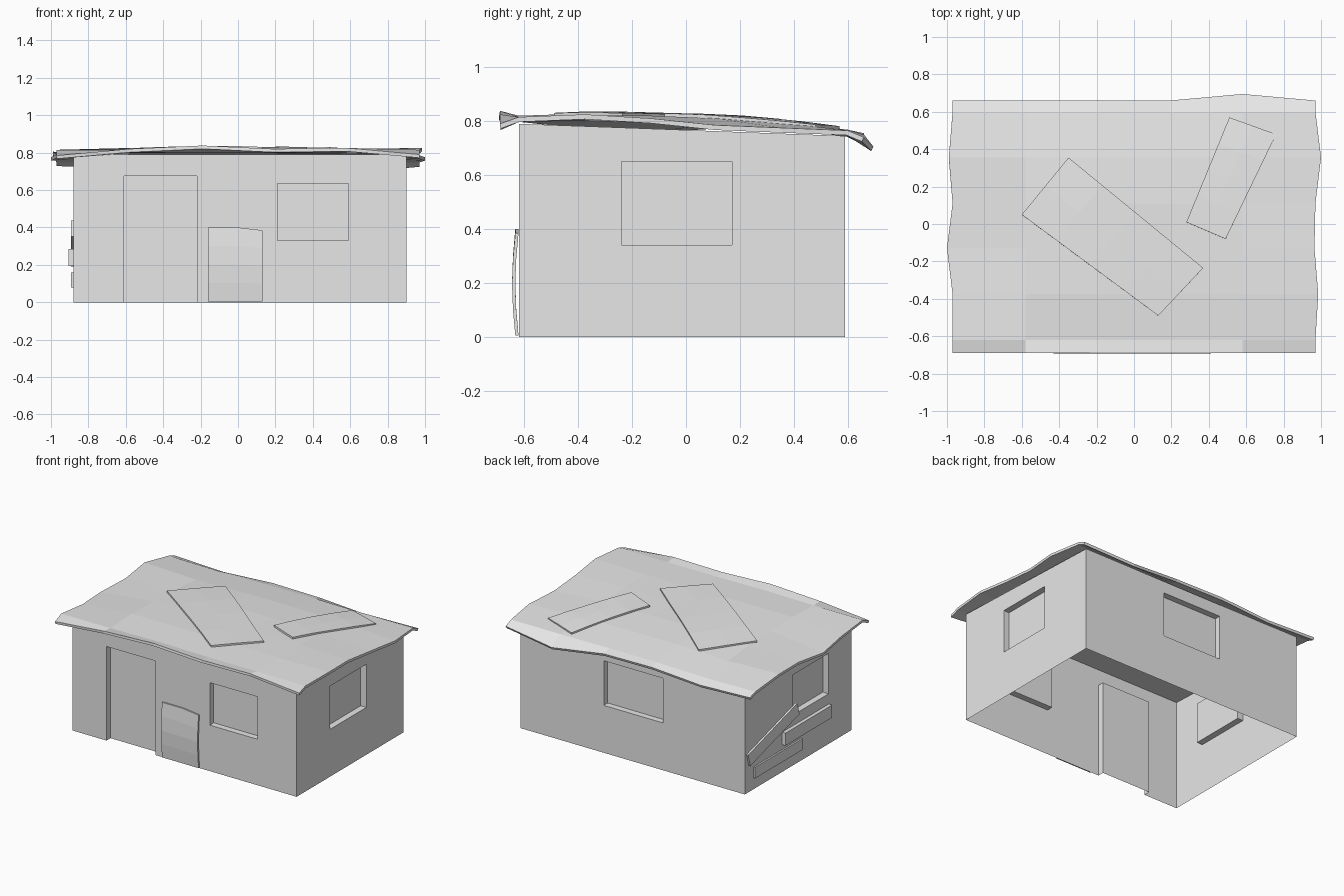
import bpy, bmesh, math
from mathutils import Vector, Matrix

cube = bpy.data.objects.get("Cube")
if cube:
    bpy.data.objects.remove(cube)

grey = bpy.data.materials.new("plain_grey")
grey.use_nodes = True
grey.diffuse_color = (0.8, 0.8, 0.8, 1)
grey.node_tree.nodes["Principled BSDF"].inputs["Base Color"].default_value = (0.8, 0.8, 0.8, 1)


def finish(name, bm):
    mesh = bpy.data.meshes.new(name)
    bm.to_mesh(mesh)
    bm.free()
    mesh.materials.append(grey)
    obj = bpy.data.objects.new(name, mesh)
    bpy.context.collection.objects.link(obj)
    return obj


def add_face(bm, points, toward):
    """Add a face whose normal points along the given direction."""
    face = bm.faces.new([bm.verts.new(p) for p in points])
    face.normal_update()
    if face.normal.dot(toward) < 0:
        face.normal_flip()


def sheet(name, rows, thickness):
    """Bent sheet from rows of points, thickened away from its normal."""
    bm = bmesh.new()
    grid = [[bm.verts.new(p) for p in row] for row in rows]
    for low, high in zip(grid, grid[1:]):
        for c in range(len(low) - 1):
            bm.faces.new((low[c], low[c + 1], high[c + 1], high[c]))
    obj = finish(name, bm)
    solid = obj.modifiers.new("thickness", "SOLIDIFY")
    solid.thickness = thickness
    solid.offset = -1
    return obj


# House shell: thin walls, open underneath, openings recessed inward
LEFT, RIGHT, FRONT, BACK = 0.90, -0.88, -0.62, 0.59
RECESS = 0.045


def wall_top(y):
    return 0.79 - 0.045 * (y - FRONT) / (BACK - FRONT)


def wall(name, place, outward, start, end, opening):
    """place(u, z) gives a point on the wall; opening is (u0, u1, z0, z1)."""
    bm = bmesh.new()
    out = Vector(outward)
    a, b, low, high = opening
    us = [start, a, b, end]
    for i in range(3):
        for j in range(3):
            if i == 1 and j == 1 or j == 0 and low == 0:
                continue
            quad = []
            for u, k in ((us[i], j), (us[i + 1], j), (us[i + 1], j + 1), (us[i], j + 1)):
                top = wall_top(place(u, 0).y)
                quad.append(place(u, (0, low, high, top)[k]))
            add_face(bm, quad, out)
    rim = [place(a, low), place(b, low), place(b, high), place(a, high)]
    inner = [p - out * RECESS for p in rim]
    centre = sum(rim, Vector()) / 4
    add_face(bm, inner, out)
    for k in range(4):
        n = (k + 1) % 4
        if k == 0 and low == 0:
            continue
        add_face(bm, [rim[k], rim[n], inner[n], inner[k]], centre - (rim[k] + rim[n]) / 2)
    bmesh.ops.remove_doubles(bm, verts=bm.verts, dist=0.0001)
    return finish(name, bm)


def along_x(y):
    return lambda u, z: Vector((u, y, z))


def along_y(x):
    return lambda u, z: Vector((x, u, z))


wall("front_wall_door", along_x(FRONT), (0, -1, 0), RIGHT, 0, (-0.61, -0.22, 0, 0.675))
wall("front_wall_window", along_x(FRONT), (0, -1, 0), 0, LEFT, (0.21, 0.59, 0.33, 0.635))
wall("back_wall", along_x(BACK), (0, 1, 0), RIGHT, LEFT, (-0.23, 0.24, 0.34, 0.66))
wall("left_wall", along_y(LEFT), (1, 0, 0), FRONT, BACK, (-0.24, 0.17, 0.34, 0.65))
wall("right_wall", along_y(RIGHT), (-1, 0, 0), FRONT, BACK, (-0.36, 0.05, 0.36, 0.65))

bm = bmesh.new()
add_face(bm, [(x, y, wall_top(y)) for x, y in
              ((RIGHT, FRONT), (LEFT, FRONT), (LEFT, BACK), (RIGHT, BACK))], Vector((0, 0, 1)))
finish("ceiling", bm)

# Warped roof sheet: one row of heights per depth, drooping at the eaves
XS = [-0.97, -0.58, -0.19, 0.19, 0.58, 0.97]
YS = [-0.69, -0.62, -0.375, -0.13, 0.11, 0.355, 0.6, 0.66]
HEIGHTS = [
    [0.785, 0.82, 0.838, 0.82, 0.825, 0.79],
    [0.815, 0.815, 0.82, 0.815, 0.815, 0.815],
    [0.79, 0.825, 0.828, 0.82, 0.82, 0.825],
    [0.775, 0.82, 0.82, 0.815, 0.82, 0.81],
    [0.79, 0.81, 0.815, 0.815, 0.81, 0.785],
    [0.805, 0.79, 0.80, 0.80, 0.795, 0.775],
    [0.765, 0.76, 0.768, 0.768, 0.765, 0.765],
    [0.745, 0.73, 0.755, 0.75, 0.705, 0.74],
]
RIGHT_EDGE = [-0.97, -0.97, -0.97, -1.0, -0.97, -0.99, -0.97, -0.97]
LEFT_EDGE = [0.97, 0.97, 0.985, 0.965, 0.97, 1.0, 0.97, 0.97]

rows = []
for r, y in enumerate(YS):
    xs = [RIGHT_EDGE[r]] + XS[1:-1] + [LEFT_EDGE[r]]
    rows.append([(x, y, z) for x, z in zip(xs, HEIGHTS[r])])
rows[-1][4] = (0.58, 0.695, 0.705)
sheet("roof", rows, 0.018)


def span(values, v):
    i = max(k for k in range(len(values) - 1) if values[k] <= v)
    return i, (v - values[i]) / (values[i + 1] - values[i])


def roof_height(x, y):
    c, s = span(XS, x)
    r, t = span(YS, y)
    near = HEIGHTS[r][c] * (1 - s) + HEIGHTS[r][c + 1] * s
    far = HEIGHTS[r + 1][c] * (1 - s) + HEIGHTS[r + 1][c + 1] * s
    return near * (1 - t) + far * t


# Loose patches lying on the roof
def patch(name, corners):
    a, b, c, d = [Vector(p) for p in corners]
    rows = []
    for i in range(5):
        p, q = a.lerp(d, i / 4), b.lerp(c, i / 4)
        row = [p.lerp(q, j / 2) for j in range(3)]
        rows.append([(v.x, v.y, roof_height(v.x, v.y) + 0.012) for v in row])
    sheet(name, rows, 0.016)


patch("large_roof_patch", [(0.13, -0.49), (0.37, -0.235), (-0.35, 0.355), (-0.60, 0.05)])
patch("small_roof_patch", [(0.28, 0.01), (0.49, -0.08), (0.76, 0.48), (0.51, 0.57)])

# Bowed board leaning on the front wall
rows = []
for t in (0, 0.25, 0.5, 0.75, 1):
    y = -0.633 - 0.012 * math.sin(math.pi * t)
    rows.append([(x, y, 0.005 + t * (top - 0.005))
                 for x, top in ((-0.16, 0.40), (0, 0.40), (0.13, 0.385))])
sheet("leaning_board", rows, 0.012)


# Planks nailed across the right wall
def plank(name, y, z, length, height, proud, tilt=0):
    bm = bmesh.new()
    bmesh.ops.create_cube(bm, size=1)
    place = Matrix.Translation((RIGHT - proud / 2, y, z)) @ Matrix.Rotation(tilt, 4, "X")
    bm.transform(place @ Matrix.Diagonal((proud, length, height, 1)))
    finish(name, bm)


plank("upper_plank", 0.28, 0.315, 0.58, 0.09, 0.014, -math.radians(16))
plank("middle_plank", -0.10, 0.24, 0.53, 0.09, 0.026)
plank("lower_plank", 0.22, 0.12, 0.54, 0.08, 0.012)
